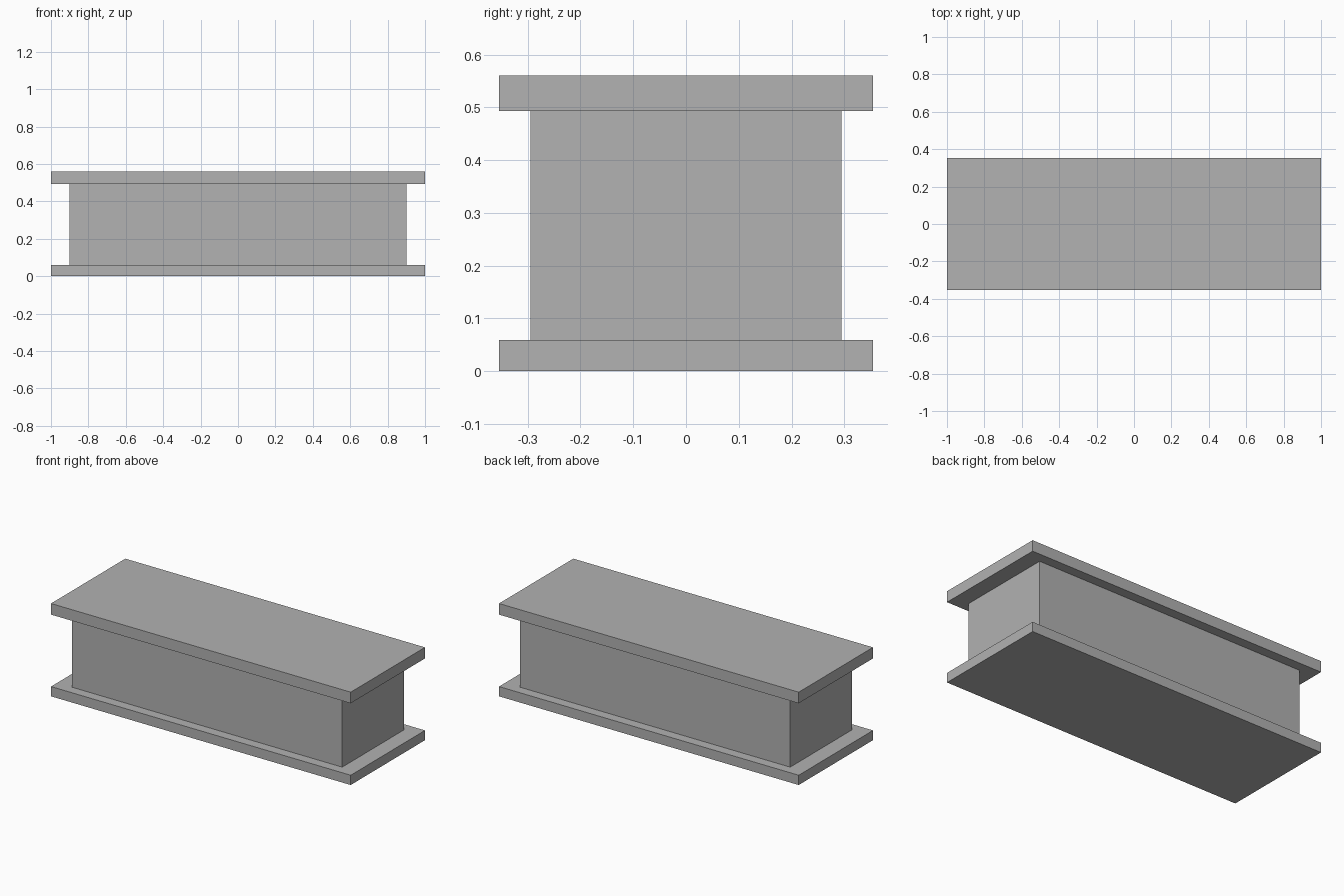
import bpy

default = bpy.data.objects.get("Cube")
if default:
    bpy.data.objects.remove(default, do_unlink=True)

# Single plain grey
grey = bpy.data.materials.new("plain_grey")
grey.use_nodes = True
colour = (0.445, 0.445, 0.445, 1.0)
grey.diffuse_color = colour
grey.node_tree.nodes["Principled BSDF"].inputs["Base Color"].default_value = colour


def slab(name, length, depth, bottom, top):
    """Box centred in x and y, spanning bottom to top."""
    bpy.ops.mesh.primitive_cube_add(size=1, location=(0, 0, (bottom + top) / 2))
    obj = bpy.context.object
    obj.name = name
    obj.scale = (length, depth, top - bottom)
    bpy.ops.object.transform_apply(location=False, rotation=False, scale=True)
    obj.data.materials.append(grey)
    return obj


# Base plate, recessed body and overhanging top
slab("base_plate", 2.0, 0.708, 0.0, 0.059)
slab("body", 1.804, 0.59, 0.059, 0.493)
slab("top_plate", 2.0, 0.708, 0.493, 0.56)
